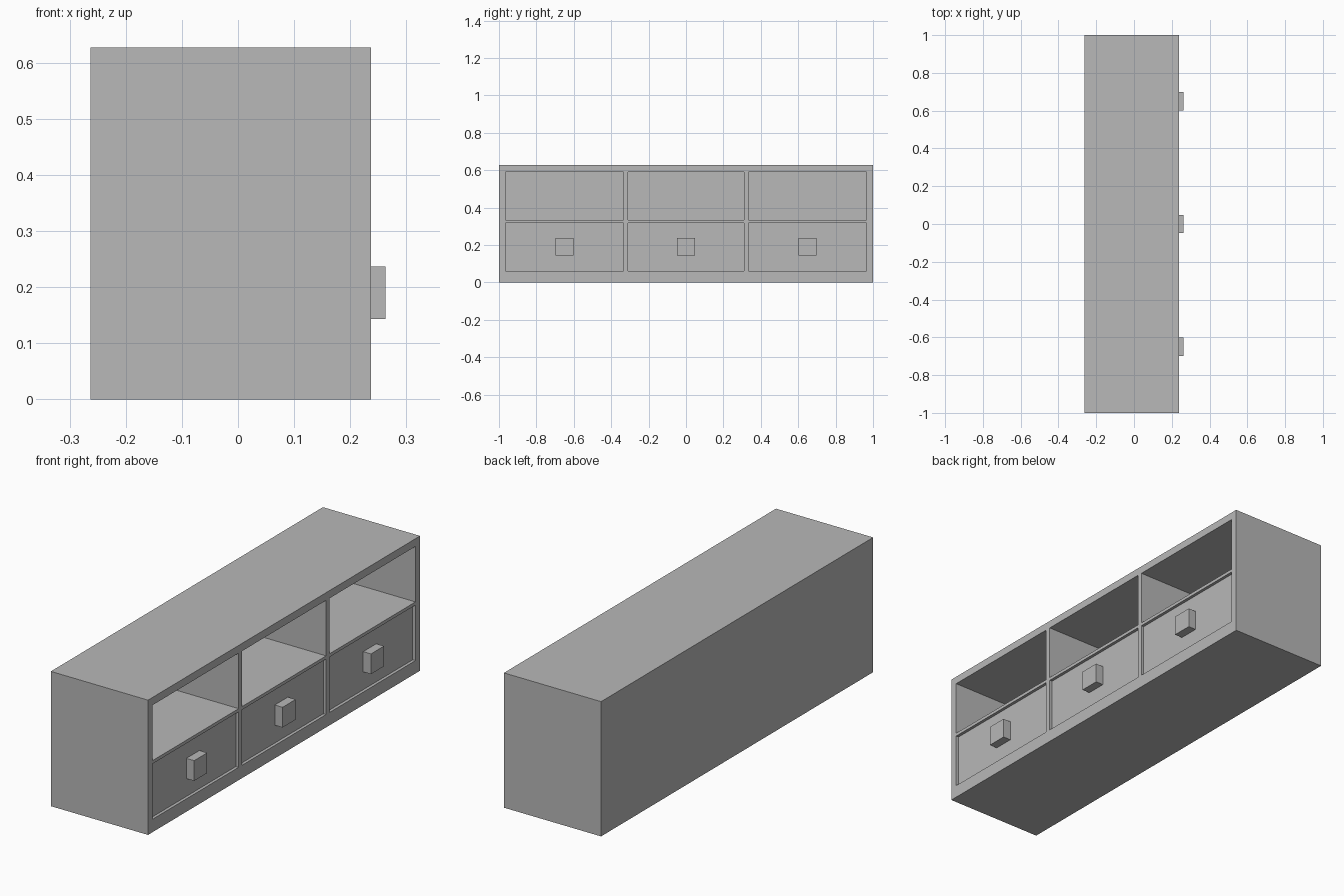
import bpy
from mathutils import Vector

if "Cube" in bpy.data.objects:
    bpy.data.objects.remove(bpy.data.objects["Cube"], do_unlink=True)

# One plain grey for the whole cabinet
grey = bpy.data.materials.new("plain grey")
grey.use_nodes = True
colour = (0.48, 0.48, 0.48, 1)
grey.diffuse_color = colour
grey.node_tree.nodes["Principled BSDF"].inputs["Base Color"].default_value = colour


def box(name, low, high):
    """Box between two opposite corners."""
    low, high = Vector(low), Vector(high)
    bpy.ops.mesh.primitive_cube_add(size=1, location=(low + high) / 2)
    obj = bpy.context.object
    obj.name = name
    obj.scale = high - low
    bpy.ops.object.transform_apply(location=True, rotation=False, scale=True)
    obj.data.materials.append(grey)
    return obj


BACK, FRONT = -0.263, 0.237      # the open side faces +x
INNER_BACK = BACK + 0.03
RECESS = 0.014
COLUMNS = {"right": (-0.966, -0.334), "middle": (-0.309, 0.309), "left": (0.334, 0.966)}
LOWER, UPPER = (0.06, 0.318), (0.333, 0.591)

# Cabinet body, hollowed into two rows of three compartments
cabinet = box("cabinet_body", (BACK, -1, 0), (FRONT, 1, 0.627))
for y0, y1 in COLUMNS.values():
    for z0, z1 in (LOWER, UPPER):
        cutter = box("compartment_cutter", (INNER_BACK, y0, z0), (FRONT + 0.1, y1, z1))
        cutter.hide_render = True
        cut = cabinet.modifiers.new("compartment", "BOOLEAN")
        cut.operation = "DIFFERENCE"
        cut.solver = "EXACT"
        cut.object = cutter
        bpy.context.view_layer.objects.active = cabinet
        bpy.ops.object.modifier_apply(modifier=cut.name)
        bpy.data.objects.remove(cutter, do_unlink=True)

# Recessed drawers with square knobs in the lower row
for side, (y0, y1) in COLUMNS.items():
    face = FRONT - RECESS
    box(side + "_drawer", (INNER_BACK, y0, LOWER[0]), (face, y1, LOWER[1]))
    middle = (y0 + y1) / 2
    box(side + "_drawer_knob", (face, middle - 0.048, 0.143), (0.263, middle + 0.048, 0.237))
